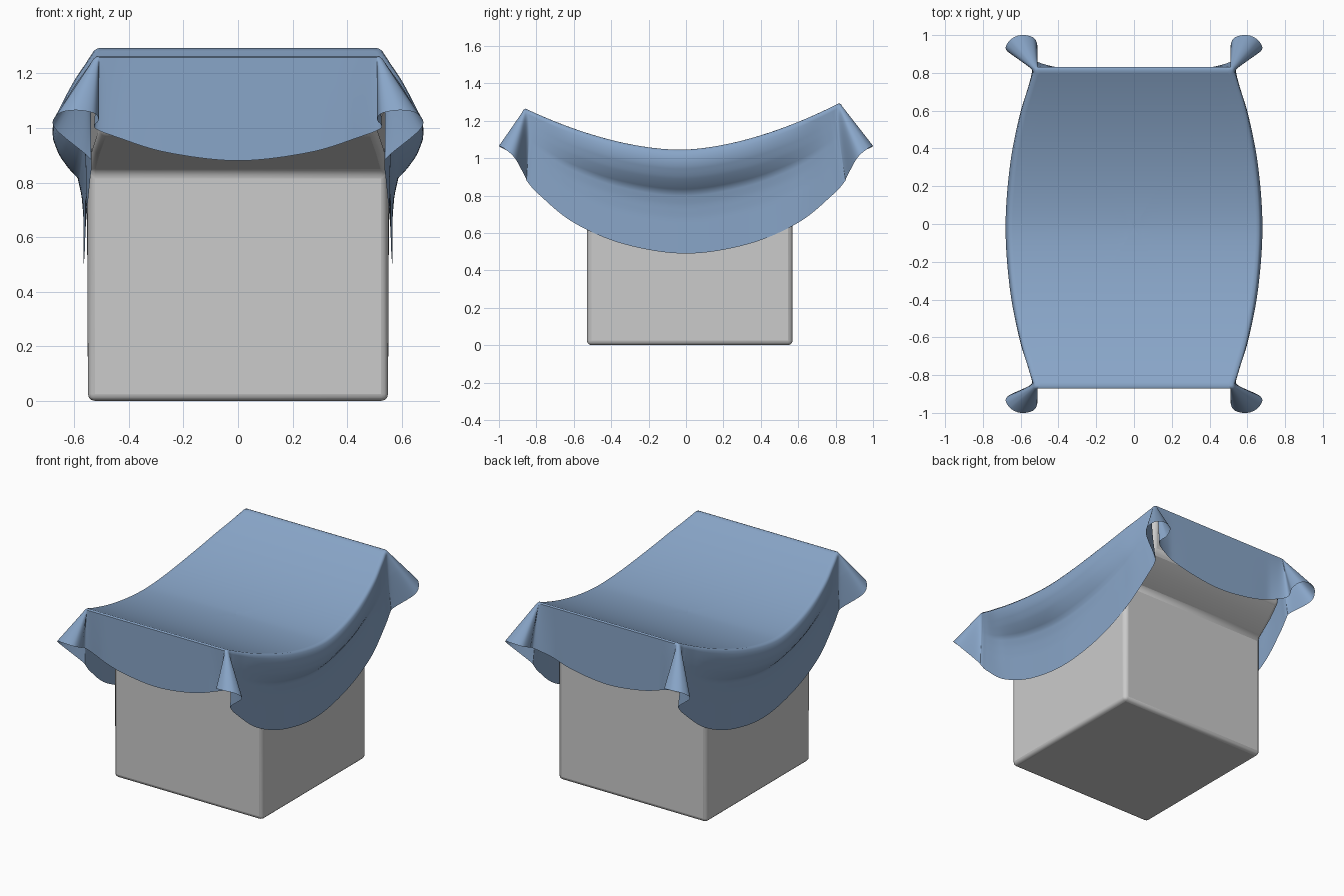
import bpy, bmesh, math
from mathutils import Vector

if "Cube" in bpy.data.objects:
    bpy.data.objects.remove(bpy.data.objects["Cube"])


def top_z(y):
    # sagging saddle curve of the top, along y
    return 1.045 + 0.24 * (abs(y) / 0.85) ** 1.75


def make_object(name, verts, faces, material=None):
    mesh = bpy.data.meshes.new(name)
    mesh.from_pydata(verts, [], faces)
    bm = bmesh.new()
    bm.from_mesh(mesh)
    bmesh.ops.recalc_face_normals(bm, faces=bm.faces)
    bm.to_mesh(mesh)
    bm.free()
    obj = bpy.data.objects.new(name, mesh)
    bpy.context.collection.objects.link(obj)
    if material:
        mesh.materials.append(material)
    bpy.ops.object.select_all(action='DESELECT')
    obj.select_set(True)
    bpy.context.view_layer.objects.active = obj
    return obj


def bevel(obj, width):
    mod = obj.modifiers.new("round_edges", 'BEVEL')
    mod.width = width
    mod.segments = 3
    mod.limit_method = 'ANGLE'
    mod.angle_limit = math.radians(40)
    bpy.ops.object.shade_smooth_by_angle(angle=math.radians(35))


def half_width(y):
    # full width over the block, narrowing toward the overhanging ends
    return 0.55 - 0.043 * max(0, (abs(y) - 0.57) / 0.26)


def extrude_profile(name, profile):
    # (y, z) outline extruded along x
    n = len(profile)
    verts = [(s * half_width(y), y, z) for s in (-1, 1) for y, z in profile]
    faces = [(i, (i + 1) % n, n + (i + 1) % n, n + i) for i in range(n)]
    faces += [tuple(range(n)), tuple(range(n, 2 * n))]
    return make_object(name, verts, faces)


def catmull(pts, steps):
    # smooth curve through points; pts has one extra point at each end
    out = []
    for a, b, c, d in zip(pts, pts[1:], pts[2:], pts[3:]):
        for k in range(steps):
            t = k / steps
            out.append(0.5 * (2 * b + (c - a) * t + (2 * a - 5 * b + 4 * c - d) * t * t
                              + (3 * b - a - 3 * c + d) * t ** 3))
    return out + [pts[-2]]


def quarter_curve(pts):
    p = [Vector(q) for q in pts]
    first = Vector((-p[1].x, *p[1].yz))
    last = Vector((p[-2].x, -p[-2].y, p[-2].z))
    return catmull([first] + p + [last], 8)


def lerp_table(table, t):
    for (t0, v0), (t1, v1) in zip(table, table[1:]):
        if t <= t1:
            return v0 + (v1 - v0) * (t - t0) / (t1 - t0)
    return table[-1][1]


# Solid block and the curved overhanging top, one continuous outline
ys = [-0.83 + 1.66 * i / 24 for i in range(25)]
upper = [(y - 0.02, top_z(y) - 0.03 + 0.017 * y) for y in ys]
outline = [(-0.53, 0), (0.57, 0), (0.57, 0.84), (0.70, 0.905), (0.80, 0.98)]
outline += upper[::-1] + [(-0.84, 0.98), (-0.68, 0.905), (-0.53, 0.84)]
body = extrude_profile("block_with_curved_top", outline)
bevel(body, 0.025)

# Cloth: a quarter of the top edge and of the hem, from end flap round the corner fold to the side
edge_xy = [(0, .85), (.26, .85), (.44, .85), (.505, .85), (.51, .85), (.516, .849), (.522, .847),
           (.527, .843), (.53, .837), (.535, .82), (.56, .74), (.60, .6), (.648, .33), (.67, 0)]
hem = [(0, .85, .88), (.26, .85, .91), (.44, .85, .965), (.525, .87, 1.0), (.51, .93, 1.03),
       (.53, .985, 1.055), (.60, 1.0, 1.065), (.66, .97, 1.05), (.672, .915, 1.0),
       (.555, .86, .90), (.543, .78, .80), (.557, .6, .655), (.562, .33, .54), (.567, 0, .49)]
hem.insert(10, (.537, .845, .87))
edge_xy.insert(10, (.545, .79))
edge_q = quarter_curve([(x, y, top_z(y) - 0.012) for x, y in edge_xy])
hem_q = quarter_curve(hem)
# Side profile: bulge at the edge, tuck in, then hang straight
tuck = [(0, 1), (.06, 1.1), (.14, 1.08), (.25, .85), (.34, .5), (.40, .2), (.52, .06), (.65, 0), (1, 0)]


def skirt_quarter(t):
    out = []
    for a, b in zip(edge_q, hem_q):
        p = a.lerp(b, t)
        side = min(1, max(0, (0.84 - a.y) / 0.25))
        w = b.x + (a.x - b.x) * lerp_table(tuck, t)
        p.x += (w - p.x) * side
        out.append(p)
    return out


def top_quarter(k):
    return [Vector((p.x * k, p.y * k, top_z(p.y * k))) for p in edge_q]


def full_ring(q, t):
    # mirror the quarter into a closed ring, with a slight tilt toward the back
    ring = []
    for sx, sy, rev in ((1, 1, 0), (1, -1, 1), (-1, -1, 0), (-1, 1, 1)):
        for p in (q[::-1] if rev else q)[:-1]:
            y = p.y * sy
            fold = min(1, max(0, (p.x - 0.4) / 0.12))
            ring.append((p.x * sx, y - 0.02 * (1 - t * fold), p.z + 0.017 * y * (1 - t)))
    return ring


rings = [full_ring(top_quarter(k), 0) for k in
         [i / 14 for i in range(1, 14)] + [0.96, 0.985]]
rings += [full_ring(skirt_quarter(i / 30), i / 30) for i in range(31)]
n = len(rings[0])
verts = [v for r in rings for v in r] + [(0, -0.02, top_z(0))]
faces = [(r * n + i, r * n + (i + 1) % n, (r + 1) * n + (i + 1) % n, (r + 1) * n + i)
         for r in range(len(rings) - 1) for i in range(n)]
faces += [(len(verts) - 1, i, (i + 1) % n) for i in range(n)]

blue = bpy.data.materials.new("blue_cloth")
blue.diffuse_color = (0.25, 0.38, 0.58, 1)
blue.use_nodes = True
blue.node_tree.nodes["Principled BSDF"].inputs["Base Color"].default_value = blue.diffuse_color
cloth = make_object("draped_cloth", verts, faces, blue)
bpy.ops.object.shade_smooth_by_angle(angle=math.radians(60))
